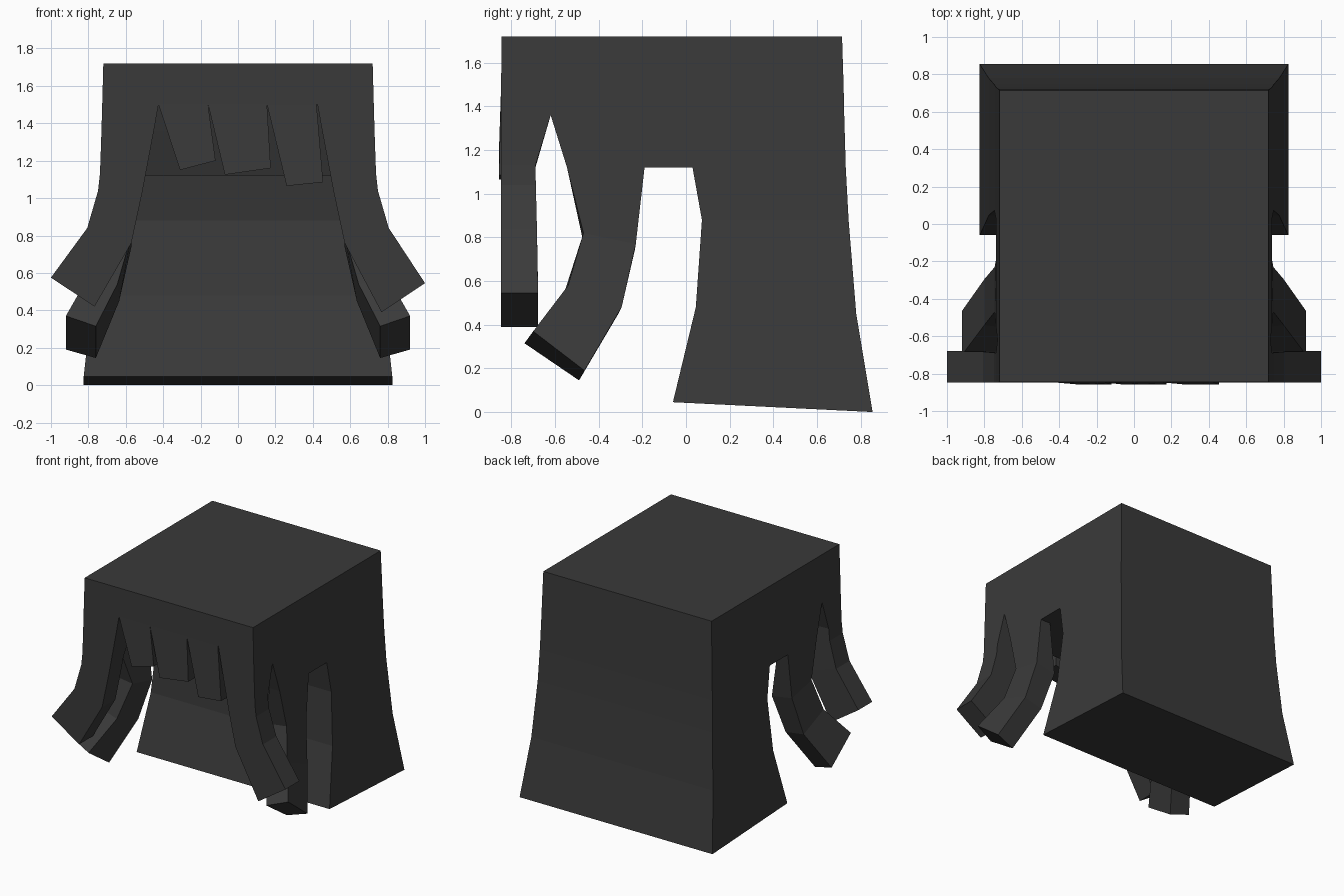
import bpy
import bmesh

cube = bpy.data.objects.get("Cube")
if cube:
    bpy.data.objects.remove(cube)

hair = bpy.data.materials.new("dark charcoal")
hair.use_nodes = True
tone = (0.042, 0.042, 0.042, 1)
hair.diffuse_color = tone
hair.node_tree.nodes["Principled BSDF"].inputs["Base Color"].default_value = tone


def loft(name, rings):
    """Flat-faced solid through a chain of four-cornered rings."""
    bm = bmesh.new()
    loops = [[bm.verts.new(p) for p in ring] for ring in rings]
    for a, b in zip(loops, loops[1:]):
        for i in range(4):
            j = (i + 1) % 4
            bm.faces.new((a[i], a[j], b[j], b[i]))
    bm.faces.new(loops[0])
    bm.faces.new(loops[-1])
    bmesh.ops.recalc_face_normals(bm, faces=bm.faces)
    mesh = bpy.data.meshes.new(name)
    bm.to_mesh(mesh)
    bm.free()
    mesh.materials.append(hair)
    obj = bpy.data.objects.new(name, mesh)
    bpy.context.collection.objects.link(obj)


def slab_ring(w, yf, zf, yb, zb):
    return [(-w, yf, zf), (w, yf, zf), (w, yb, zb), (-w, yb, zb)]


# Crown: overhangs at the front, with an underside above the face opening
crown = [(0.738, -0.545, 1.12, 0.732), (0.73, -0.62, 1.36, 0.725),
         (0.726, -0.66, 1.5, 0.722), (0.726, -0.847, 1.5, 0.722),
         (0.72, -0.845, 1.72, 0.715)]
loft("crown", [slab_ring(w, yf, z, yb, z) for w, yf, z, yb in crown])

# Long back section, flaring toward the hem
back = [(0.738, 0.03, 1.12, 0.732, 1.12), (0.747, 0.073, 0.88, 0.745, 0.88),
        (0.777, 0.045, 0.48, 0.78, 0.45), (0.825, -0.06, 0.045, 0.855, 0)]
loft("back_hair", [slab_ring(*s) for s in back])

# Locks on each side: the front pair spreads sideways, the rear pair curls forward
for side, label, lift in ((1, "left", -0.015), (-1, "right", 0.015)):
    # outer x, outer z, inner x, inner z, back y
    front = [(0.726, 1.5, 0.425, 1.5, -0.62), (0.73, 1.36, 0.45, 1.36, -0.62),
             (0.738, 1.13, 0.495, 1.12, -0.69), (0.748, 1.04, 0.512, 1.03, -0.688),
             (0.806, 0.84, 0.57, 0.76, -0.683),
             (1.0, 0.56 + lift, 0.767, 0.405 + lift, -0.678)]
    loft(label + "_front_lock",
         [[(side * xo, -0.847, zo), (side * xi, -0.847, zi),
           (side * xi, yb, zi), (side * xo, yb, zo)]
          for xo, zo, xi, zi, yb in front])

    # Corners: outer front, inner front, inner back, outer back
    rear = [[(0.738, -0.545, 1.12), (0.65, -0.545, 1.12),
             (0.65, -0.19, 1.12), (0.738, -0.19, 1.12)],
            [(0.745, -0.47, 0.82), (0.57, -0.475, 0.8),
             (0.57, -0.235, 0.74), (0.745, -0.23, 0.77)],
            [(0.8, -0.54, 0.58), (0.645, -0.56, 0.54),
             (0.635, -0.31, 0.45), (0.8, -0.295, 0.48)],
            [(0.92, -0.7, 0.37), (0.76, -0.74, 0.315),
             (0.76, -0.49, 0.145), (0.92, -0.465, 0.19)]]
    loft(label + "_side_lock", [[(side * x, y, z) for x, y, z in r] for r in rear])

# Fringe: three tapered bangs, each (root x pair, tip left, tip right)
bangs = [(-0.425, -0.16, (-0.31, 1.15), (-0.12, 1.2)),
         (-0.16, 0.155, (-0.07, 1.125), (0.175, 1.16)),
         (0.155, 0.42, (0.26, 1.065), (0.455, 1.085))]
for n, (x0, x1, (xl, zl), (xr, zr)) in enumerate(bangs, 1):
    rings = []
    for a, za, b, zb, y in ((x0, 1.5, x1, 1.5, -0.847), (xl, zl, xr, zr, -0.857)):
        rings.append([(a, y, za), (b, y, zb), (b, -0.69, zb), (a, -0.69, za)])
    loft("bang_%d" % n, rings)
